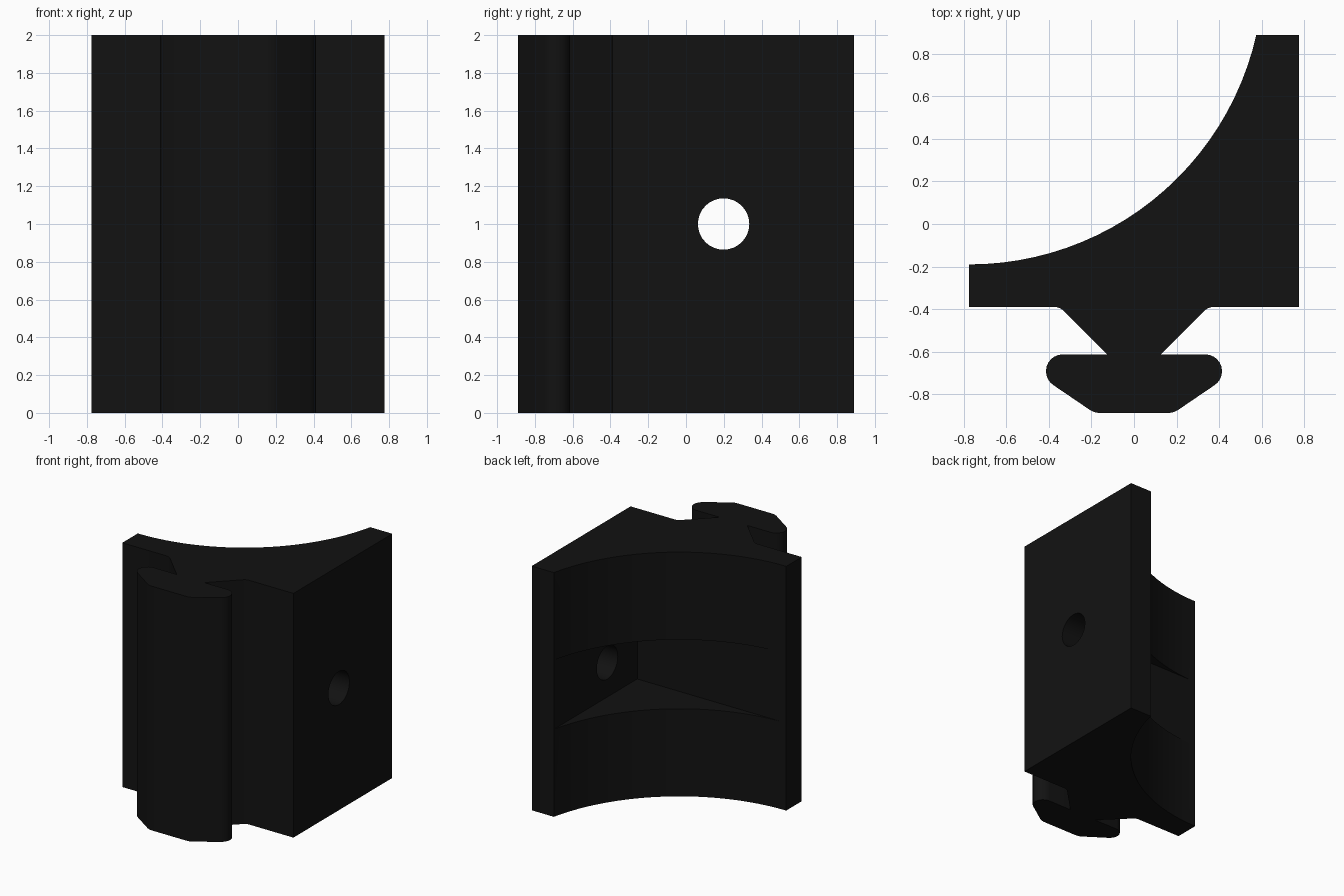
import bpy, bmesh, math
from mathutils import Matrix

if "Cube" in bpy.data.objects:
    bpy.data.objects.remove(bpy.data.objects["Cube"])


def arc(cx, cy, r, a0, a1, n):
    """Points on a circular arc, angles in degrees."""
    return [(cx + r * math.cos(math.radians(a0 + (a1 - a0) * i / n)),
             cy + r * math.sin(math.radians(a0 + (a1 - a0) * i / n))) for i in range(n + 1)]


def mesh_object(name, bm):
    bmesh.ops.recalc_face_normals(bm, faces=bm.faces)
    me = bpy.data.meshes.new(name)
    bm.to_mesh(me)
    bm.free()
    ob = bpy.data.objects.new(name, me)
    bpy.context.collection.objects.link(ob)
    ob.data.materials.append(black)
    return ob


def prism(name, points, z0, z1):
    bm = bmesh.new()
    face = bm.faces.new([bm.verts.new((x, y, z0)) for x, y in points])
    top = bmesh.ops.extrude_face_region(bm, geom=[face])["geom"]
    bmesh.ops.translate(bm, vec=(0, 0, z1 - z0),
                        verts=[v for v in top if isinstance(v, bmesh.types.BMVert)])
    return mesh_object(name, bm)


black = bpy.data.materials.new("black_plastic")
black.diffuse_color = (0.006, 0.006, 0.006, 1)
black.use_nodes = True
black.node_tree.nodes["Principled BSDF"].inputs["Base Color"].default_value = black.diffuse_color

# Right half of the T-slot foot, from the bracket down to the bottom
foot = arc(0.375, -0.452, 0.062, 90, 135, 4)
foot += [(0.125, -0.614)]
foot += arc(0.335, -0.692, 0.079, 90, -59, 10)
foot += arc(0.155, -0.789, 0.1, -59, -90, 4)

# Concave back face, running from the right wall to the left wall
R, CX, CY = 1.384, -0.775, 1.194
end = math.degrees(math.asin((0.889 - CY) / R))
concave = arc(CX, CY, R, end, -90, 24)

# Whole bracket cross-section, with the foot mirrored
profile = ([(0.775, 0.889)] + concave + [(-0.775, -0.39)]
           + [(-x, y) for x, y in foot] + foot[::-1] + [(0.775, -0.39)])
bracket = prism("corner_bracket", profile, 0, 2)

# Pocket behind the concave face, leaving two flat walls
pocket = prism("pocket_cutter", [(-1.2, -0.189), (0.574, -0.189), (0.574, 1.2), (-1.2, 1.2)],
               0.717, 1.283)

# Screw hole through the right wall
bm = bmesh.new()
bmesh.ops.create_cone(bm, cap_ends=True, segments=32, radius1=0.136, radius2=0.136, depth=0.6,
                      matrix=Matrix.Translation((0.7, 0.199, 1)) @ Matrix.Rotation(math.pi / 2, 4, 'Y'))
hole = mesh_object("screw_hole_cutter", bm)

# Cut the pocket and hole
bpy.context.view_layer.objects.active = bracket
bracket.select_set(True)
for cutter in (pocket, hole):
    mod = bracket.modifiers.new(cutter.name, 'BOOLEAN')
    mod.operation = 'DIFFERENCE'
    mod.solver = 'EXACT'
    mod.object = cutter
    bpy.ops.object.modifier_apply(modifier=mod.name)
    bpy.data.objects.remove(cutter)
bpy.ops.object.shade_smooth_by_angle(angle=math.radians(20))
